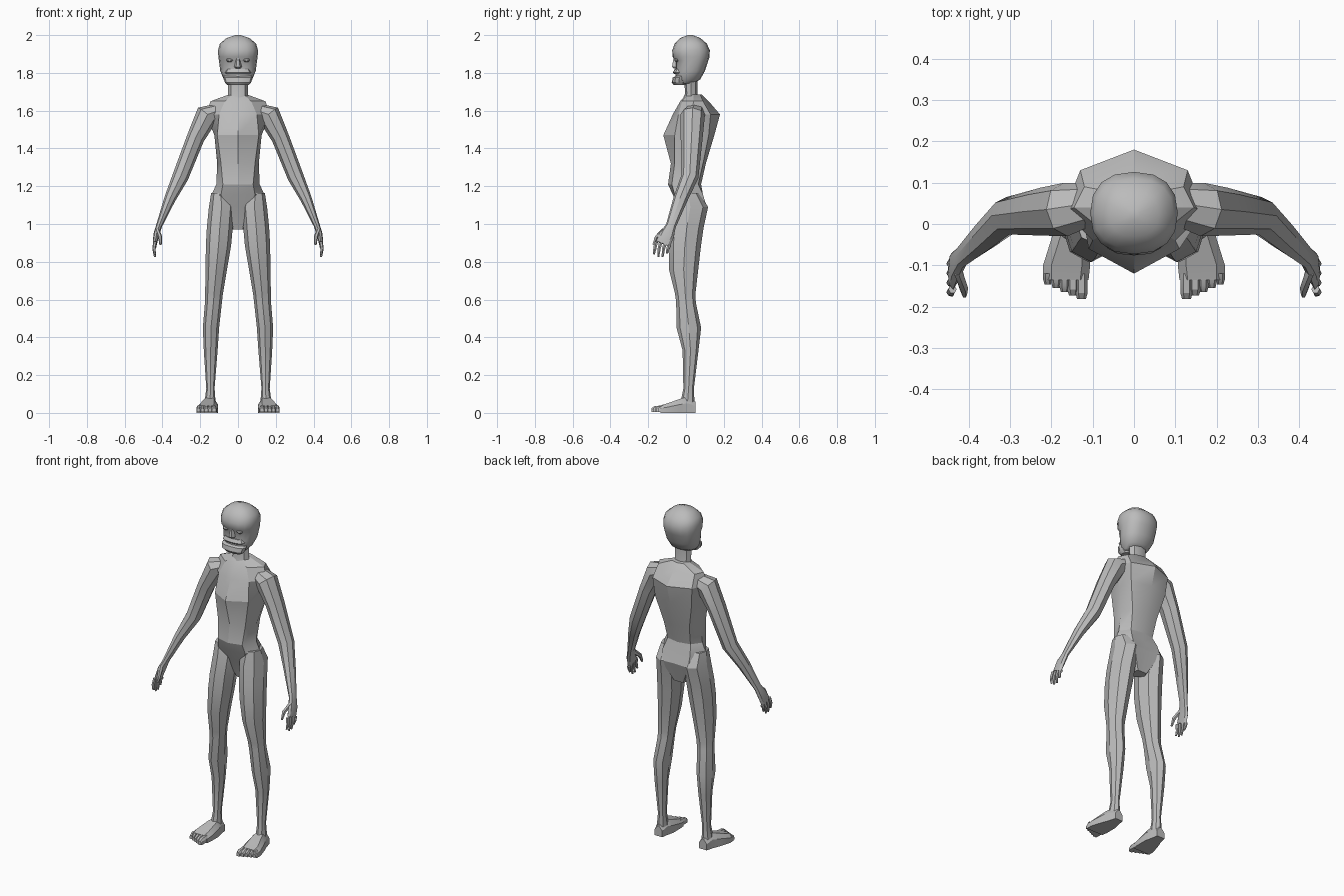
import bpy, bmesh, math
from mathutils import Vector

skin = bpy.data.materials.new("grey skin")
skin.diffuse_color = (0.5, 0.5, 0.5, 1)


def finish(name, bm, mirror=False, angle=30):
    bmesh.ops.recalc_face_normals(bm, faces=bm.faces)
    me = bpy.data.meshes.new(name)
    bm.to_mesh(me)
    bm.free()
    me.materials.append(skin)
    ob = bpy.data.objects.new(name, me)
    bpy.context.collection.objects.link(ob)
    bpy.context.view_layer.objects.active = ob
    ob.select_set(True)
    bpy.ops.object.shade_smooth_by_angle(angle=math.radians(angle))
    ob.select_set(False)
    if mirror:
        ob.modifiers.new("mirror", 'MIRROR').use_mirror_merge = False
    return ob


def loft(name, rings, mirror=False, angle=30):
    """Skin a closed surface over rings with equal point counts."""
    bm = bmesh.new()
    vs = [[bm.verts.new(p) for p in r] for r in rings]
    n = len(vs[0])
    for a, b in zip(vs, vs[1:]):
        for i in range(n):
            j = (i + 1) % n
            bm.faces.new((a[i], a[j], b[j], b[i]))
    bm.faces.new(vs[0])
    bm.faces.new(vs[-1])
    return finish(name, bm, mirror, angle)


def level_ring(z, x0, x1, y0, y1, n=8, power=1.0):
    """Horizontal oval between two x and two y limits."""
    pts = []
    for i in range(n):
        c, s = math.cos(math.tau * i / n), math.sin(math.tau * i / n)
        c = math.copysign(abs(c) ** power, c)
        s = math.copysign(abs(s) ** power, s)
        pts.append(((x0 + x1) / 2 + c * (x1 - x0) / 2,
                    (y0 + y1) / 2 + s * (y1 - y0) / 2, z))
    return pts


def limb_rings(path, n=8):
    """Rings square to a path of (centre, side radius, depth radius)."""
    rings = []
    for k, (c, ra, rb) in enumerate(path):
        t = Vector(path[min(k + 1, len(path) - 1)][0]) - Vector(path[max(k - 1, 0)][0])
        t.normalize()
        side = Vector((0, 1, 0)).cross(t).normalized()
        deep = t.cross(side)
        rings.append([Vector(c) + side * ra * math.cos(math.tau * i / n)
                      + deep * rb * math.sin(math.tau * i / n) for i in range(n)])
    return rings


def torso_ring(z, front, p1, p2, p3, back):
    half = [p1, p2, p3]
    return ([(0, front, z)] + [(x, y, z) for x, y in half] + [(0, back, z)]
            + [(-x, y, z) for x, y in reversed(half)])


# Torso: ridged chest, hunched back, narrow waist, hip shelf
loft("torso", [
    torso_ring(0.97, 0.00, (0.02, 0.01), (0.04, 0.04), (0.03, 0.07), 0.07),
    torso_ring(1.09, -0.035, (0.06, -0.035), (0.135, 0.02), (0.09, 0.11), 0.105),
    torso_ring(1.155, -0.07, (0.09, -0.06), (0.14, 0.01), (0.09, 0.09), 0.085),
    torso_ring(1.21, -0.095, (0.08, -0.075), (0.115, 0.01), (0.075, 0.065), 0.08),
    torso_ring(1.32, -0.08, (0.09, -0.06), (0.11, 0.02), (0.085, 0.09), 0.105),
    torso_ring(1.47, -0.12, (0.11, -0.06), (0.125, 0.03), (0.12, 0.12), 0.15),
    torso_ring(1.58, -0.07, (0.10, -0.04), (0.17, 0.03), (0.13, 0.13), 0.18),
    torso_ring(1.65, -0.03, (0.07, -0.02), (0.145, 0.04), (0.12, 0.09), 0.12),
    torso_ring(1.685, 0.00, (0.03, 0.005), (0.05, 0.04), (0.04, 0.075), 0.085),
], angle=25)

# Neck
loft("neck", [level_ring(1.62, -0.06, 0.06, -0.035, 0.08),
              level_ring(1.69, -0.052, 0.052, -0.005, 0.06),
              level_ring(1.78, -0.055, 0.055, -0.01, 0.06)])

# Head
loft("head", [level_ring(z, -w, w, f, b, 16, 0.85) for z, w, f, b in (
    (1.745, 0.055, -0.055, 0.04), (1.765, 0.075, -0.058, 0.075),
    (1.81, 0.094, -0.055, 0.10), (1.865, 0.101, -0.055, 0.118),
    (1.885, 0.104, -0.072, 0.125), (1.92, 0.106, -0.073, 0.126),
    (1.955, 0.096, -0.06, 0.11), (1.985, 0.06, -0.03, 0.075),
    (2.0, 0.014, 0.01, 0.035))], angle=40)

# Jaw and lips jut out below the face
loft("jaw", [level_ring(z, -w, w, f, 0.0, 12, 0.8) for z, w, f in (
    (1.735, 0.055, -0.065), (1.75, 0.07, -0.076), (1.775, 0.077, -0.07), (1.783, 0.074, -0.055))])
loft("upper_lip", [level_ring(z, -w, w, f, 0.0, 12, 0.8) for z, w, f in (
    (1.793, 0.062, -0.062), (1.802, 0.07, -0.07), (1.82, 0.06, -0.06))])

# Nose
loft("nose", [level_ring(z, -w, w, f, -0.03, 6) for z, w, f in (
    (1.822, 0.014, -0.065), (1.832, 0.02, -0.077), (1.885, 0.008, -0.068))])

# Eyes
bm = bmesh.new()
bmesh.ops.create_uvsphere(bm, u_segments=10, v_segments=6, radius=0.017)
bmesh.ops.scale(bm, vec=(1.1, 0.7, 0.65), verts=bm.verts)
bmesh.ops.translate(bm, vec=(0.045, -0.05, 1.868), verts=bm.verts)
finish("eye", bm, True)

# Arms hang out and forward, down to the palm
loft("arm", limb_rings([
    ((0.10, 0.05, 1.60), 0.04, 0.05), ((0.165, 0.035, 1.575), 0.062, 0.065),
    ((0.225, 0.03, 1.455), 0.047, 0.058), ((0.305, 0.02, 1.25), 0.043, 0.046),
    ((0.362, -0.03, 1.13), 0.03, 0.038), ((0.418, -0.08, 0.99), 0.016, 0.027),
    ((0.432, -0.10, 0.945), 0.016, 0.038), ((0.440, -0.122, 0.895), 0.011, 0.04),
]), True, angle=25)

# Fingers and thumb
for i in range(4):
    y, drop = -0.158 + 0.023 * i, (0.84, 0.825, 0.825, 0.845)[i]
    loft("finger_%d" % (i + 1), limb_rings([
        ((0.439, y, 0.905 - 0.006 * i), 0.010, 0.0105), ((0.445, y - 0.007, 0.87), 0.009, 0.0095),
        ((0.440, y - 0.012, drop), 0.005, 0.006)], 6), True)
loft("thumb", limb_rings([
    ((0.425, -0.115, 0.965), 0.011, 0.016), ((0.412, -0.155, 0.93), 0.011, 0.012),
    ((0.410, -0.172, 0.89), 0.006, 0.007)], 6), True)

# Legs from hip to ankle
loft("leg", [level_ring(*r) for r in (
    (1.165, 0.04, 0.142, -0.05, 0.07), (1.09, 0.02, 0.154, -0.07, 0.117),
    (0.98, 0.028, 0.165, -0.085, 0.093), (0.89, 0.036, 0.17, -0.092, 0.08),
    (0.76, 0.058, 0.172, -0.09, 0.065), (0.63, 0.08, 0.174, -0.058, 0.05),
    (0.585, 0.085, 0.175, -0.052, 0.052), (0.45, 0.10, 0.186, -0.05, 0.08),
    (0.33, 0.108, 0.181, -0.018, 0.066), (0.13, 0.124, 0.168, -0.014, 0.042),
    (0.05, 0.118, 0.178, -0.03, 0.045))], True, angle=25)

# Feet: heel to ball, flat soled
loft("foot", [[(a, y, 0), (b, y, 0), (b, y, h * 0.6), (b - 0.02, y, h), (a + 0.02, y, h), (a, y, h * 0.6)]
              for y, a, b, h in ((0.05, 0.122, 0.172, 0.06), (0.01, 0.116, 0.182, 0.085),
                                 (-0.03, 0.106, 0.198, 0.075), (-0.10, 0.106, 0.22, 0.05),
                                 (-0.135, 0.11, 0.22, 0.04))], True)

# Toes, shorter toward the outside
for i in range(5):
    x, tip, r = 0.127 + 0.0205 * i, -0.182 + 0.009 * i, 0.015 - 0.001 * i
    loft("toe_%d" % (i + 1), [[(x + dx * r * k, y, dz * h) for dx, dz in
                               ((-1, 0.15), (1, 0.15), (1, 0.7), (0.5, 1), (-0.5, 1), (-1, 0.7))]
                              for y, h, k in ((-0.12, 0.04, 1), (tip + 0.015, 0.036, 1), (tip, 0.025, 0.7))], True)
